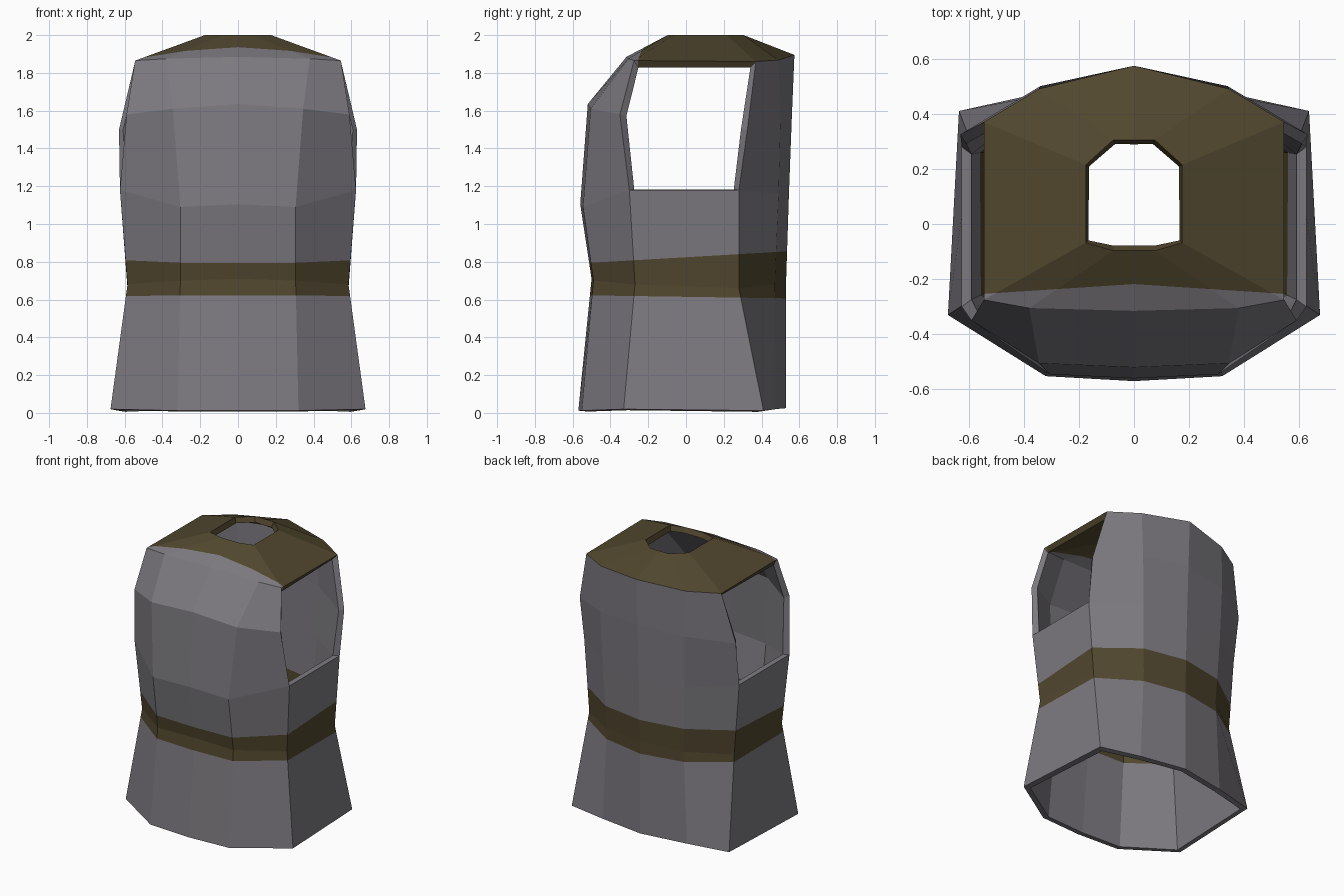
import bpy, bmesh
from mathutils import Vector

if "Cube" in bpy.data.objects:
    bpy.data.objects.remove(bpy.data.objects["Cube"])


def material(name, color):
    m = bpy.data.materials.new(name)
    m.diffuse_color = (*color, 1)
    m.use_nodes = True
    m.node_tree.nodes["Principled BSDF"].inputs["Base Color"].default_value = m.diffuse_color
    return m


grey = material("grey cloth", (0.205, 0.195, 0.215))
brown = material("brown trim", (0.083, 0.063, 0.028))

# Half cross-sections, bottom to neck; each runs front centre -> right side -> back centre
rings = [
    # hem
    [(0, -.57, .012), (.32, -.552, .012), (.675, -.33, .02), (.635, .41, .012), (.34, .475, .02), (0, .53, .025)],
    # waist
    [(0, -.50, .71), (.305, -.49, .70), (.585, -.27, .68), (.585, .28, .66), (.31, .47, .68), (0, .53, .70)],
    # chest and armhole bottom
    [(0, -.56, 1.105), (.305, -.545, 1.09), (.625, -.30, 1.18), (.625, .28, 1.18), (.33, .49, 1.16), (0, .545, 1.16)],
    # upper chest
    [(0, -.52, 1.635), (.345, -.505, 1.61), (.59, -.35, 1.58), (.63, .325, 1.50), (.34, .50, 1.54), (0, .56, 1.56)],
    # shoulder line
    [(0, -.315, 1.885), (.38, -.305, 1.875), (.545, -.275, 1.865), (.545, .37, 1.86), (.345, .49, 1.868), (0, .574, 1.895)],
    # neck opening
    [(0, -.097, 2), (.075, -.097, 2), (.175, -.068, 2), (.175, .215, 2), (.075, .305, 2), (0, .305, 2)],
]

bm = bmesh.new()
grid = [[bm.verts.new(p) for p in ring] for ring in rings]
for r in range(5):
    for c in range(5):
        if c == 2 and r in (2, 3):      # armhole
            continue
        bm.faces.new((grid[r][c], grid[r][c + 1], grid[r + 1][c + 1], grid[r + 1][c]))


def cut(point, normal, zmin, zmax):
    faces = [f for f in bm.faces if zmin < f.calc_center_median().z < zmax]
    geom = faces + list({e for f in faces for e in f.edges}) + list({v for f in faces for v in f.verts})
    bmesh.ops.bisect_plane(bm, geom=geom, plane_co=point, plane_no=Vector(normal).normalized())


# Colour borders: belt bottom, belt top, front edge of the shoulder yoke
cut((0, -.5, .622), (0, .015, 1), 0, 1.2)
cut((0, -.5, .795), (0, -.058, 1), 0, 1.2)
cut((0, -.218, 1.9), (.065, 1, 0), 1.87, 2.1)

for f in bm.faces:
    p = f.calc_center_median()
    belt = .622 - .015 * (p.y + .5) < p.z < .795 + .058 * (p.y + .5)
    yoke = p.z > 1.87 and p.y + .065 * p.x > -.218
    f.material_index = int(belt or yoke)

mesh = bpy.data.meshes.new("vest")
bm.to_mesh(mesh)
bm.free()
mesh.materials.append(grey)
mesh.materials.append(brown)

vest = bpy.data.objects.new("vest", mesh)
bpy.context.collection.objects.link(vest)

# Left half and cloth thickness
vest.modifiers.new("mirror", 'MIRROR').use_clip = True
thick = vest.modifiers.new("thickness", 'SOLIDIFY')
thick.thickness = .04
thick.offset = -1
thick.use_even_offset = True
